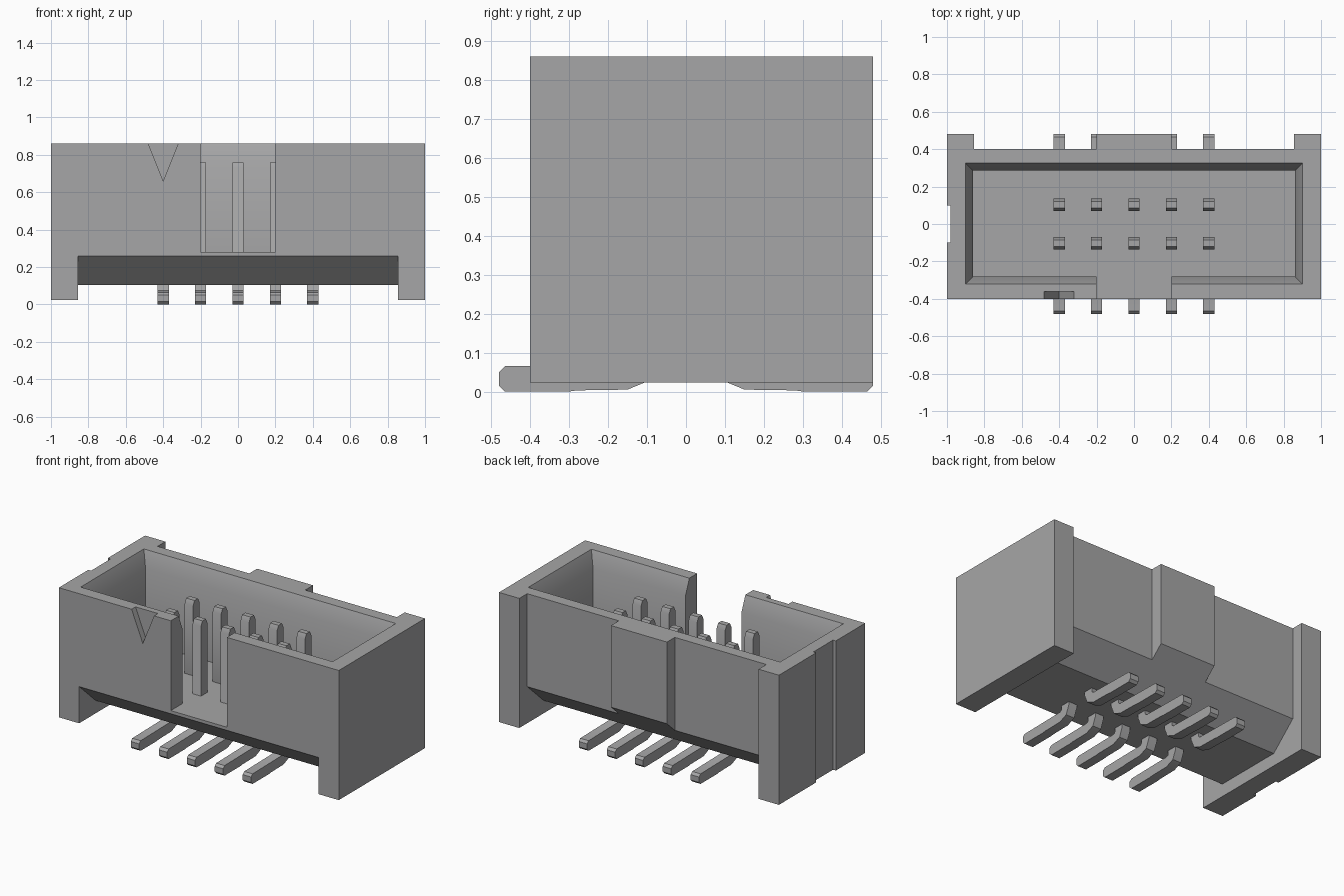
import bpy, bmesh, math
from mathutils import Vector

cube = bpy.data.objects.get("Cube")
if cube:
    bpy.data.objects.remove(cube, do_unlink=True)

grey = bpy.data.materials.new("mid grey")
grey.use_nodes = True
GREY = (0.38, 0.38, 0.385, 1)
grey.diffuse_color = GREY
grey.node_tree.nodes["Principled BSDF"].inputs["Base Color"].default_value = GREY


def loft(name, rings):
    """Closed solid through rings of matching points."""
    bm = bmesh.new()
    loops = [[bm.verts.new(p) for p in ring] for ring in rings]
    n = len(loops[0])
    for a, b in zip(loops, loops[1:]):
        for i in range(n):
            j = (i + 1) % n
            bm.faces.new((a[i], a[j], b[j], b[i]))
    bm.faces.new(loops[0])
    bm.faces.new(loops[-1])
    bmesh.ops.recalc_face_normals(bm, faces=bm.faces)
    mesh = bpy.data.meshes.new(name)
    bm.to_mesh(mesh)
    bm.free()
    mesh.materials.append(grey)
    obj = bpy.data.objects.new(name, mesh)
    bpy.context.collection.objects.link(obj)
    return obj


def along_x(name, profile, x0, x1):
    return loft(name, [[(x, y, z) for y, z in profile] for x in (x0, x1)])


def rect(x, y0, y1, z):
    return [(-x, y0, z), (x, y0, z), (x, y1, z), (-x, y1, z)]


def activate(obj):
    bpy.ops.object.select_all(action='DESELECT')
    obj.select_set(True)
    bpy.context.view_layer.objects.active = obj


def cut(obj, cutter):
    cutter.hide_render = True
    mod = obj.modifiers.new("cut", 'BOOLEAN')
    mod.operation = 'DIFFERENCE'
    mod.solver = 'EXACT'
    mod.object = cutter
    activate(obj)
    bpy.ops.object.modifier_apply(modifier=mod.name)
    bpy.data.objects.remove(cutter, do_unlink=True)


# Housing: plan outline with end posts, rear rib and a shallow side groove
TOP, FLOOR, FRONT, WALL, BACK = 0.86, 0.28, -0.4, 0.4, 0.48
POST, RIB = 0.855, 0.2
outline = [(-1, FRONT), (1, FRONT), (1, BACK), (POST, BACK), (POST, WALL),
           (RIB, WALL), (RIB, BACK), (-RIB, BACK), (-RIB, WALL),
           (-POST, WALL), (-POST, BACK), (-1, BACK),
           (-1, 0.1), (-0.98, 0.1), (-0.98, -0.1), (-1, -0.1)]
housing = loft("housing", [[(x, y, z) for x, y in outline] for z in (0.023, TOP)])

# Sloped hollow below the housing, between the end posts
cut(housing, along_x("underside_cutter", [
    (-0.6, -0.1), (0.6, -0.1), (0.6, 0.442), (0.23, 0.105),
    (-0.23, 0.105), (-0.6, 0.442)], -POST, POST))

# Cavity with a chamfered mouth
cut(housing, loft("cavity_cutter", [
    rect(0.86, -0.28, 0.285, FLOOR), rect(0.86, -0.28, 0.285, 0.76),
    rect(0.9, -0.32, 0.325, TOP), rect(0.9, -0.32, 0.325, 1)]))

# Keying slot in the front wall
cut(housing, loft("slot_cutter", [rect(RIB, -0.5, -0.2, z) for z in (FLOOR, 1)]))

# Triangular first-pin mark
mark = [(-0.4, 0.66), (-0.296, 0.92), (-0.504, 0.92)]
cut(housing, loft("mark_cutter", [[(x, y, z) for x, z in mark] for y in (-0.5, -0.36)]))
activate(housing)
bpy.ops.object.shade_smooth_by_angle(angle=math.radians(30))

# Contact pins: bent profile, mirrored for the front and rear rows
bend = 0.08 * math.sqrt(0.5)
pin_profile = [
    (0.085, 0.76), (0.07, 0.73), (0.07, 0.085),
    (0.15 - bend, 0.085 - bend), (0.15, 0.005), (0.28, 0.003),
    (0.3, 0), (0.465, 0), (BACK, 0.015), (BACK, 0.05), (0.465, 0.065),
    (0.15, 0.07), (0.14, 0.075), (0.135, 0.085), (0.135, 0.73), (0.12, 0.76)]
for side, row in ((-1, "front"), (1, "rear")):
    for i in range(5):
        x = (i - 2) * 0.2
        pin = along_x(f"{row}_pin_{i + 1}", [(side * y, z) for y, z in pin_profile],
                      x - 0.03, x + 0.03)
        activate(pin)
        bpy.ops.object.shade_smooth_by_angle(angle=math.radians(30))
